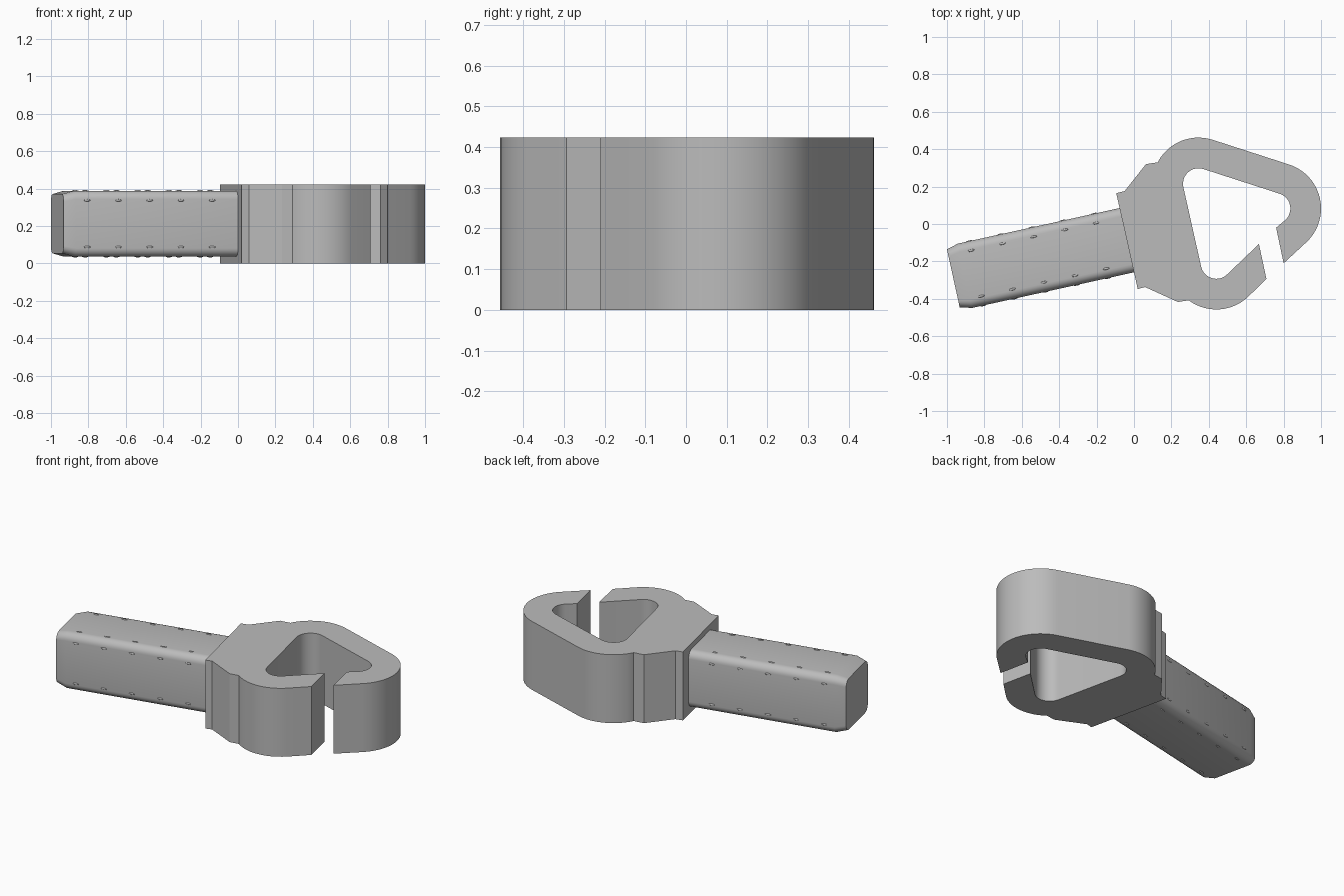
import bpy, bmesh, math
from mathutils import Matrix, Vector

if "Cube" in bpy.data.objects:
    bpy.data.objects.remove(bpy.data.objects["Cube"])

grey = bpy.data.materials.new("plain grey")
grey.diffuse_color = (0.5, 0.5, 0.5, 1)
grey.use_nodes = True
grey.node_tree.nodes["Principled BSDF"].inputs["Base Color"].default_value = grey.diffuse_color


def finish(name, bm, angle):
    bmesh.ops.recalc_face_normals(bm, faces=bm.faces[:])
    mesh = bpy.data.meshes.new(name)
    bm.to_mesh(mesh)
    bm.free()
    mesh.materials.append(grey)
    ob = bpy.data.objects.new(name, mesh)
    bpy.context.collection.objects.link(ob)
    bpy.ops.object.select_all(action='DESELECT')
    ob.select_set(True)
    bpy.context.view_layer.objects.active = ob
    bpy.ops.object.shade_smooth_by_angle(angle=math.radians(angle))
    return ob


def arc(c, r, a0, a1, n=14):
    return [(c[0] + r * math.cos(math.radians(a0 + (a1 - a0) * i / n)),
             c[1] + r * math.sin(math.radians(a0 + (a1 - a0) * i / n))) for i in range(n + 1)]


# Hook head: rounded triangular loop with a slanted gap and a stepped collar
TOP, RIGHT, LOW = (0.345, 0.215), (0.753, 0.083), (0.44, -0.21)
R, r = 0.247, 0.083
outline = [(-0.095, 0.165), (-0.05, 0.176), (0.064, 0.32), (0.128, 0.33)]
outline += arc(TOP, R, 150, 72.7) + arc(RIGHT, R, 72.7, -47, 20)
outline += [(0.80, -0.21), (0.76, -0.02)]
outline += arc(RIGHT, r, -47, 72.7) + arc(TOP, r, 72.7, 192.3) + arc(LOW, r, 192.3, 313)
outline += [(0.668, -0.107), (0.708, -0.294)]
outline += arc(LOW, R, -47, -126.7)
outline += [(0.235, -0.417), (0.059, -0.337), (0.02, -0.348)]
bm = bmesh.new()
base = bm.faces.new([bm.verts.new((x, y, 0)) for x, y in outline])
ext = bmesh.ops.extrude_face_region(bm, geom=[base])
bmesh.ops.translate(bm, vec=(0, 0, 0.423),
                    verts=[v for v in ext["geom"] if isinstance(v, bmesh.types.BMVert)])
bmesh.ops.triangulate(bm, faces=[f for f in bm.faces if len(f.verts) > 4])
finish("hook_head", bm, 25)

# Handle: rounded square bar with a tapered end
place = Matrix.Translation((-0.045, -0.088, 0.2125)) @ Matrix.Rotation(math.radians(12.4), 4, 'Z')
H, F = 0.176, 0.045
section = []
for k, (sy, sz) in enumerate([(1, 1), (-1, 1), (-1, -1), (1, -1)]):
    section += arc((sy * (H - F), sz * (H - F)), F, 90 * k, 90 * k + 90, 6)
bm = bmesh.new()
rings = [[bm.verts.new((t, y * s, z * s)) for y, z in section]
         for t, s in [(-0.943, 0.9), (-0.88, 1), (0.04, 1)]]
n = len(section)
for a, b in zip(rings, rings[1:]):
    for i in range(n):
        bm.faces.new((a[i], a[(i + 1) % n], b[(i + 1) % n], b[i]))
bm.faces.new(rings[0])
bm.faces.new(rings[-1])
finish("handle", bm, 30).matrix_world = place

# Grip nubs: tiny raised spots along both edges of every handle face
bm = bmesh.new()
for k in range(4):
    turn = Matrix.Rotation(math.radians(90 * k), 4, 'X')
    for i in range(5):
        for side in (-1, 1):
            m = turn @ Matrix.Translation((-0.818 + 0.171 * i, side * 0.125, H))
            bmesh.ops.create_uvsphere(bm, u_segments=10, v_segments=6, radius=1,
                                      matrix=m @ Matrix.Diagonal((0.018, 0.006, 0.004, 1)))
finish("grip_nubs", bm, 40).matrix_world = place
